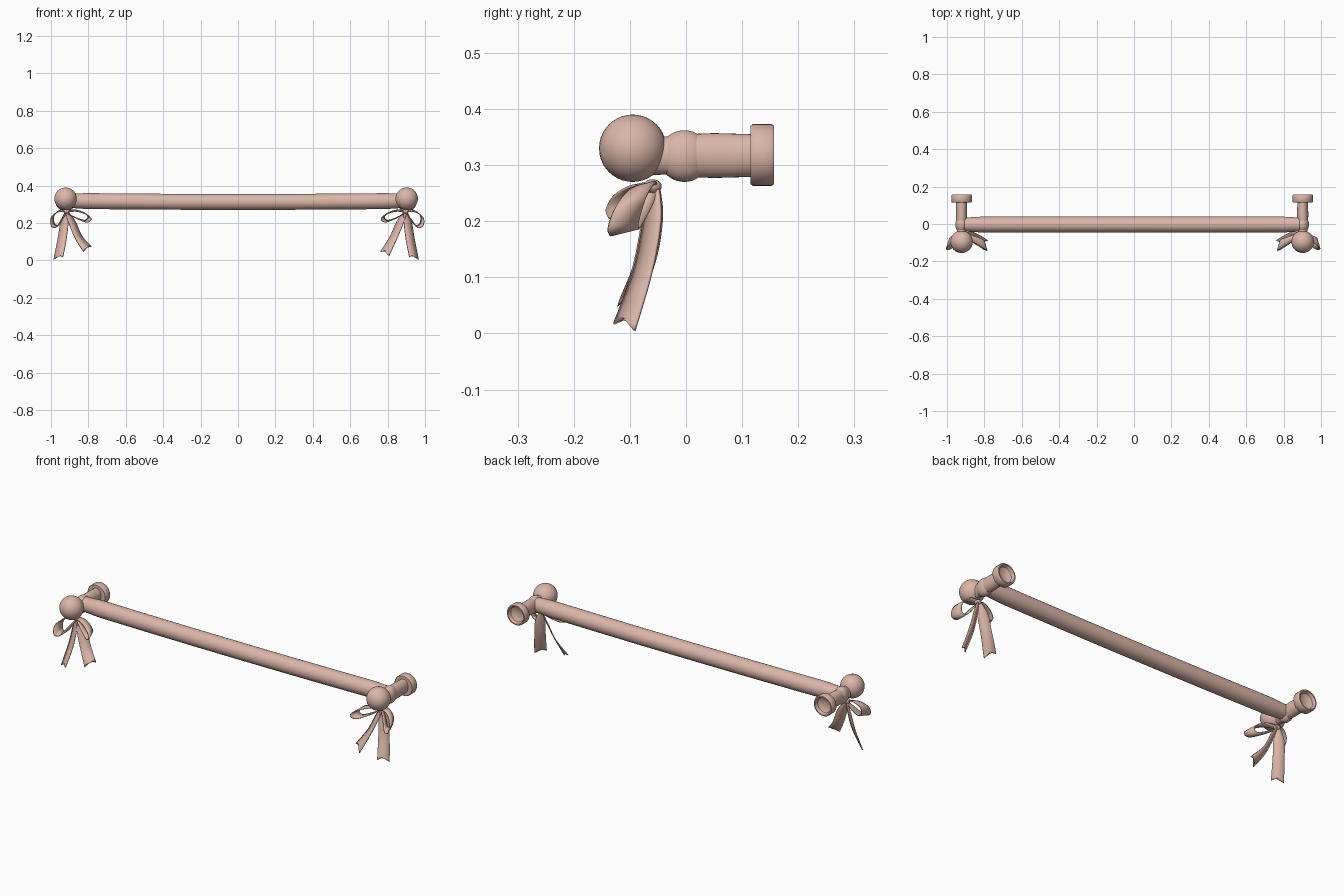
import bpy, bmesh, math
from mathutils import Vector

if "Cube" in bpy.data.objects:
    bpy.data.objects.remove(bpy.data.objects["Cube"])

mat = bpy.data.materials.new("dusty pink")
mat.diffuse_color = (0.71, 0.47, 0.40, 1)
mat.use_nodes = True
mat.node_tree.nodes["Principled BSDF"].inputs["Base Color"].default_value = mat.diffuse_color


def finish(name, bm, angle=40):
    bmesh.ops.recalc_face_normals(bm, faces=bm.faces)
    me = bpy.data.meshes.new(name)
    bm.to_mesh(me)
    bm.free()
    ob = bpy.data.objects.new(name, me)
    bpy.context.collection.objects.link(ob)
    me.materials.append(mat)
    bpy.ops.object.select_all(action='DESELECT')
    ob.select_set(True)
    bpy.context.view_layer.objects.active = ob
    bpy.ops.object.shade_smooth_by_angle(angle=math.radians(angle))
    return ob


def tube(name, rings, segs=32):
    """Skin rings of (centre, u axis, v axis), capped at both ends."""
    bm = bmesh.new()
    loops = []
    for c, u, v in rings:
        loops.append([bm.verts.new(Vector(c) + Vector(u) * math.cos(a) + Vector(v) * math.sin(a))
                      for a in (2 * math.pi * i / segs for i in range(segs))])
    for a, b in zip(loops, loops[1:]):
        for i in range(segs):
            j = (i + 1) % segs
            bm.faces.new((a[i], a[j], b[j], b[i]))
    bm.faces.new(loops[0])
    bm.faces.new(loops[-1])
    return finish(name, bm)


def lathe_y(name, profile, x, z, sx=1.0):
    return tube(name, [((x, y, z), (r * sx, 0, 0), (0, 0, r)) for r, y in profile])


def spline(vals, n=6):
    """Catmull-Rom samples through a list of vectors."""
    p = [vals[0]] + vals + [vals[-1]]
    out = []
    for i in range(1, len(p) - 2):
        a, b, c, d = p[i - 1:i + 3]
        for k in range(n):
            t = k / n
            out.append(0.5 * (2 * b + (c - a) * t + (2 * a - 5 * b + 4 * c - d) * t * t
                              + (3 * b - a - 3 * c + d) * t ** 3))
    return out + [vals[-1]]


def ribbon(name, origin, side, path, widths, across, notch=0.0):
    """Flat strip along a path; side = -1 mirrors it in x."""
    def flip(v):
        return Vector((v[0] * side, v[1], v[2]))
    pts = spline([Vector(origin) + flip(p) for p in path])
    wid = spline([Vector((w, 0, 0)) for w in widths])
    dirs = spline([flip(d).normalized() for d in across])
    bm = bmesh.new()
    rows = []
    for p, w, d in zip(pts, wid, dirs):
        h = d.normalized() * w.x / 2
        rows.append([bm.verts.new(p + h * s) for s in (-1, 0, 1)])
    rows[-1][1].co += (pts[-3] - pts[-1]).normalized() * notch
    for a, b in zip(rows, rows[1:]):
        for i in (0, 1):
            bm.faces.new((a[i], a[i + 1], b[i + 1], b[i]))
    ob = finish(name, bm)
    m = ob.modifiers.new("thickness", 'SOLIDIFY')
    m.thickness = 0.005
    m.offset = 0
    return ob


def sphere(name, centre, r, scale=(1, 1, 1)):
    bm = bmesh.new()
    bmesh.ops.create_uvsphere(bm, u_segments=32, v_segments=20, radius=r)
    for v in bm.verts:
        v.co = Vector([v.co[i] * scale[i] + centre[i] for i in range(3)])
    return finish(name, bm)


# rail, sagging slightly in the middle
rings = []
for i in range(17):
    x = -0.925 + 1.832 * i / 16
    z = 0.319 - 0.006 * (1 - (x / 0.92) ** 2)
    r = 0.036 if i in (0, 16) else 0.0425
    rings.append(((x, -0.003, z), (0, r, 0), (0, 0, r)))
tube("rail", rings)

# ends: ball, arm, wall flange and bow (side +1 = left, loops mirrored on the right)
for label, x, side, reach, drop in (("left", -0.922, 1, 0.082, 0.06),
                                    ("right", 0.902, -1, 0.094, 0.035)):
    sphere(label + "_ball", (x, -0.095, 0.33), 0.06)
    sphere(label + "_joint", (x, -0.003, 0.316), 0.046, (0.72, 1, 1))
    lathe_y(label + "_arm", [(0.035, -0.08), (0.034, -0.035), (0.038, 0.0), (0.040, 0.05),
                             (0.038, 0.118)], x, 0.317, 0.75)
    lathe_y(label + "_flange", [(0.03, 0.115), (0.052, 0.115), (0.055, 0.119), (0.055, 0.152),
                                (0.052, 0.157), (0.046, 0.157), (0.040, 0.142),
                                (0.02, 0.132)], x, 0.318)

    k = (x + 0.006 * side, -0.06, 0.262)
    sphere(label + "_bow_knot", k, 0.014, (1.2, 1.2, 0.9))

    # outer and inner loops
    w = [0.02, 0.04, 0.056, 0.058, 0.05, 0.035, 0.015]
    ribbon(label + "_bow_outer_loop", k, side,
           [(0, 0, 0), (-reach * .5, -0.015, 0.002), (-reach * .92, -0.038, -0.028),
            (-reach * .9, -0.052, -0.07), (-reach * .6, -0.045, -0.078),
            (-reach * .25, -0.015, -0.035), (0, 0, -0.006)],
           w, [(-0.3, -1, -0.25)] * 7)
    ribbon(label + "_bow_inner_loop", k, side,
           [(0, 0, 0), (0.05, -0.018, 0.004), (0.1, -0.042, -0.012), (0.122, -0.055, -0.035),
            (0.1, -0.05, -0.052), (0.045, -0.02, -0.032), (0, 0, -0.006)],
           w, [(0.3, -1, -0.2)] * 7)

    # notched tails
    ribbon(label + "_bow_outer_tail", k, side,
           [(0, 0.005, 0), (-0.012, 0, -0.06), (-0.025, -0.017, -0.15), (-0.045, -0.05, -0.251)],
           [0.02, 0.05, 0.056, 0.062], [(1, -0.7, 0)] * 3 + [(1, -0.75, 0.25)], 0.018)
    ribbon(label + "_bow_inner_tail", k, side,
           [(0, 0.005, 0), (0.03, 0, -0.06), (0.065, -0.015, -0.14), (0.112, -0.045, -0.262 + drop)],
           [0.02, 0.05, 0.054, 0.062], [(0.8, 0.8, 0.2)] * 3 + [(0.8, 0.6, 0.45)], 0.018)
